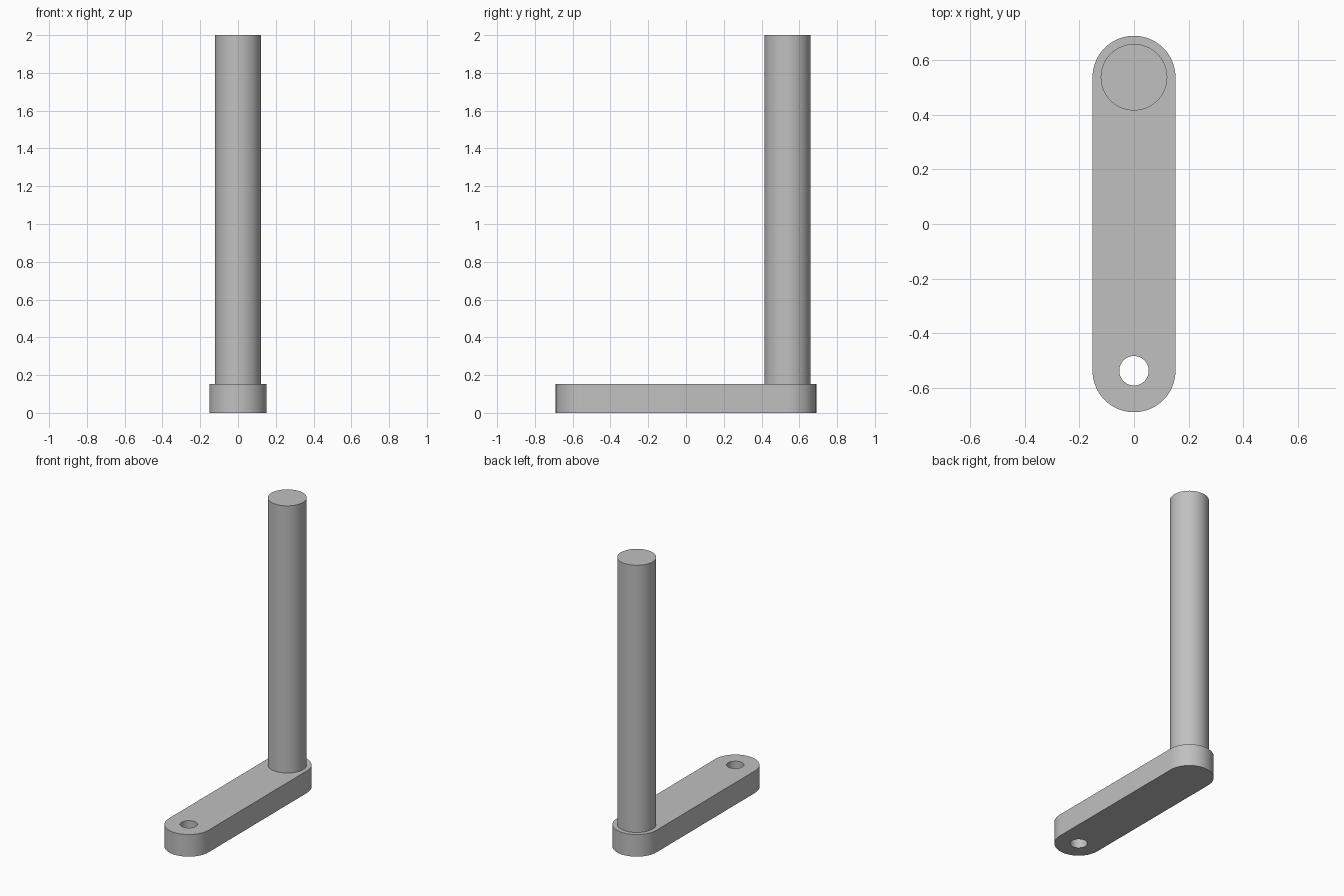
import bpy, bmesh
from math import pi, cos, sin, radians
from mathutils import Vector

cube = bpy.data.objects.get("Cube")
if cube:
    bpy.data.objects.remove(cube, do_unlink=True)

HALF_WIDTH = 0.152
END_Y = 0.538        # centre of each rounded end
PLATE_H = 0.153
HOLE_R = 0.054
POST_R = 0.122
TOP_Z = 2.0
STEPS = 32           # segments per half circle

grey = bpy.data.materials.new("plain_grey")
grey.use_nodes = True
colour = (0.53, 0.53, 0.53, 1)
grey.diffuse_color = colour
grey.node_tree.nodes["Principled BSDF"].inputs["Base Color"].default_value = colour


def arc(radius, centre_y, start):
    """Half circle of points, counter-clockwise from the start angle."""
    angles = [start + pi * i / STEPS for i in range(STEPS + 1)]
    return [Vector((radius * cos(a), centre_y + radius * sin(a), 0)) for a in angles]


def finish(bm, name):
    bmesh.ops.recalc_face_normals(bm, faces=bm.faces)
    mesh = bpy.data.meshes.new(name)
    bm.to_mesh(mesh)
    bm.free()
    mesh.materials.append(grey)
    obj = bpy.data.objects.new(name, mesh)
    bpy.context.collection.objects.link(obj)
    bpy.ops.object.select_all(action='DESELECT')
    obj.select_set(True)
    bpy.context.view_layer.objects.active = obj
    bpy.ops.object.shade_smooth_by_angle(angle=radians(30))
    return obj


# Crank arm: rounded bar with a through hole, made by joining four rings
outline = arc(HALF_WIDTH, END_Y, 0) + arc(HALF_WIDTH, -END_Y, pi)
count = len(outline)
hole = [Vector((HOLE_R * cos(2 * pi * (i + 0.5) / count),
                -END_Y + HOLE_R * sin(2 * pi * (i + 0.5) / count), 0))
        for i in range(count)]
up = Vector((0, 0, PLATE_H))
bm = bmesh.new()
rings = [[bm.verts.new(p + lift) for p in loop]
         for loop, lift in ((outline, up), (hole, up), (hole, up * 0), (outline, up * 0))]
for a, b in zip(rings, rings[1:] + rings[:1]):
    for i in range(count):
        j = (i + 1) % count
        bm.faces.new((a[i], a[j], b[j], b[i]))
finish(bm, "crank_arm")

# Handle post: tall cylinder standing on the solid end of the arm
bm = bmesh.new()
bmesh.ops.create_cone(bm, cap_ends=True, segments=STEPS * 2, radius1=POST_R,
                      radius2=POST_R, depth=TOP_Z - PLATE_H)
bmesh.ops.translate(bm, verts=bm.verts, vec=(0, END_Y, (TOP_Z + PLATE_H) / 2))
finish(bm, "handle_post")
